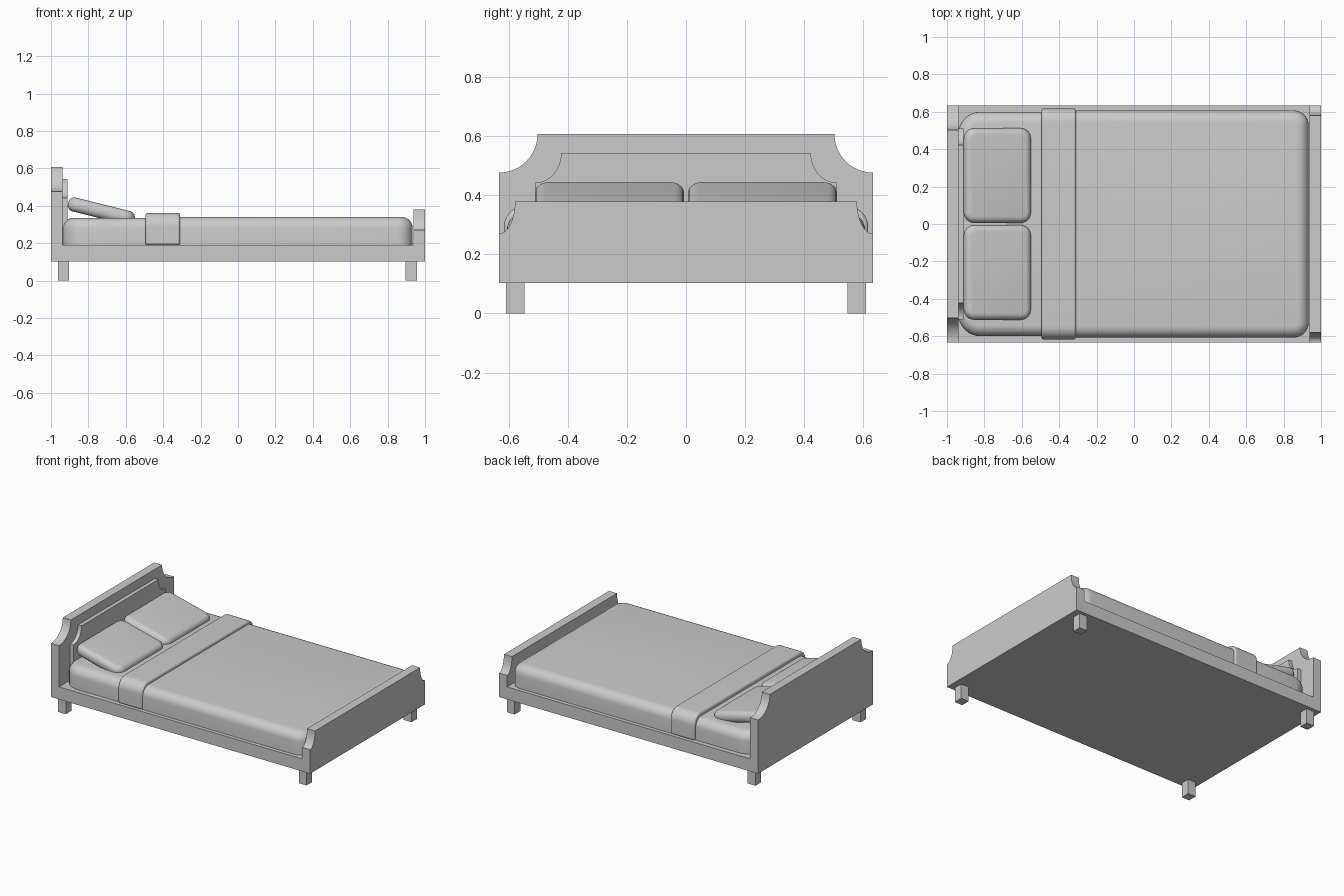
import bpy, bmesh
from math import sin, cos, pi, radians

if "Cube" in bpy.data.objects:
    bpy.data.objects.remove(bpy.data.objects["Cube"])


def finish(name, bm):
    bmesh.ops.recalc_face_normals(bm, faces=bm.faces)
    me = bpy.data.meshes.new(name)
    bm.to_mesh(me)
    bm.free()
    ob = bpy.data.objects.new(name, me)
    bpy.context.collection.objects.link(ob)
    return ob


def smooth(ob, angle=30):
    bpy.ops.object.select_all(action='DESELECT')
    ob.select_set(True)
    bpy.context.view_layer.objects.active = ob
    bpy.ops.object.shade_smooth_by_angle(angle=radians(angle))


def box(name, x0, x1, y0, y1, z0, z1):
    bm = bmesh.new()
    bmesh.ops.create_cube(bm, size=1)
    for v in bm.verts:
        v.co = ((x0 + x1) / 2 + v.co.x * (x1 - x0),
                (y0 + y1) / 2 + v.co.y * (y1 - y0),
                (z0 + z1) / 2 + v.co.z * (z1 - z0))
    return finish(name, bm)


def shaped_slab(name, x0, x1, half, z0, z1, ry, rz, scooped=True, n=12):
    """Symmetric y-z profile with scooped or rounded top corners, extruded along x."""
    side = []
    for i in range(n + 1):
        a = pi / 2 * i / n
        if scooped:
            side.append((half - ry * sin(a), z1 - rz * cos(a)))
        else:
            side.append((half - ry + ry * cos(a), z1 - rz + rz * sin(a)))
    pts = [(half, z0)] + side
    pts += [(-y, z) for y, z in reversed(pts)]
    bm = bmesh.new()
    face = bm.faces.new([bm.verts.new((x0, y, z)) for y, z in pts])
    ext = bmesh.ops.extrude_face_region(bm, geom=[face])['geom']
    bmesh.ops.translate(bm, vec=(x1 - x0, 0, 0),
                        verts=[g for g in ext if isinstance(g, bmesh.types.BMVert)])
    return finish(name, bm)


def cushion(name, x0, x1, y0, y1, z0, z1, r_plan, r_rim, both=False, n=8):
    """Block with rounded plan corners and a rounded top (and bottom) rim."""
    corners = [(x1 - r_plan, y1 - r_plan), (x0 + r_plan, y1 - r_plan),
               (x0 + r_plan, y0 + r_plan), (x1 - r_plan, y0 + r_plan)]
    bm = bmesh.new()
    ring = []
    for q, (cx, cy) in enumerate(corners):
        for i in range(n + 1):
            a = pi / 2 * (q + i / n)
            ring.append(bm.verts.new((cx + r_plan * cos(a), cy + r_plan * sin(a), z0)))
    face = bm.faces.new(ring)
    ext = bmesh.ops.extrude_face_region(bm, geom=[face])['geom']
    bmesh.ops.translate(bm, vec=(0, 0, z1 - z0),
                        verts=[g for g in ext if isinstance(g, bmesh.types.BMVert)])
    levels = (z0, z1) if both else (z1,)
    rim = [e for e in bm.edges
           if any(all(abs(v.co.z - z) < 1e-5 for v in e.verts) for z in levels)]
    bmesh.ops.bevel(bm, geom=rim, offset=r_rim, segments=6, profile=0.5, affect='EDGES')
    ob = finish(name, bm)
    smooth(ob, 40)
    return ob


# Frame base and legs
box("bed_base", -1, 1, -0.633, 0.633, 0.103, 0.19)
for x, end in ((-0.933, "head"), (0.926, "foot")):
    for s, side in ((-1, "front"), (1, "back")):
        y = s * 0.578
        box(f"leg_{end}_{side}", x - 0.03, x + 0.03, y - 0.031, y + 0.031, 0, 0.105)

# Headboard, its raised panel and the footboard
smooth(shaped_slab("headboard", -1, -0.938, 0.633, 0.19, 0.607, 0.13, 0.13))
smooth(shaped_slab("headboard_panel", -0.94, -0.911, 0.51, 0.19, 0.543, 0.087, 0.1))
smooth(shaped_slab("footboard", 0.938, 1, 0.633, 0.19, 0.38, 0.054, 0.11))

# Mattress, blanket and folded blanket band
cushion("mattress", -0.94, -0.36, -0.6, 0.6, 0.19, 0.336, 0.12, 0.06)
cushion("blanket", -0.47, 0.934, -0.607, 0.607, 0.19, 0.341, 0.08, 0.06)
fold = shaped_slab("blanket_fold", -0.495, -0.31, 0.617, 0.19, 0.363, 0.07, 0.07, scooped=False)
bevel = fold.modifiers.new("soft_edges", 'BEVEL')
bevel.width, bevel.segments, bevel.angle_limit = 0.012, 3, radians(40)
smooth(fold, 40)

# Pillows leaning against the headboard
for s, side in ((-1, "front"), (1, "back")):
    p = cushion(f"pillow_{side}", -0.183, 0.183, -0.253, 0.253, -0.038, 0.038, 0.055, 0.034, both=True)
    p.location = (-0.731, s * 0.259, 0.371)
    p.rotation_euler.y = radians(14)
